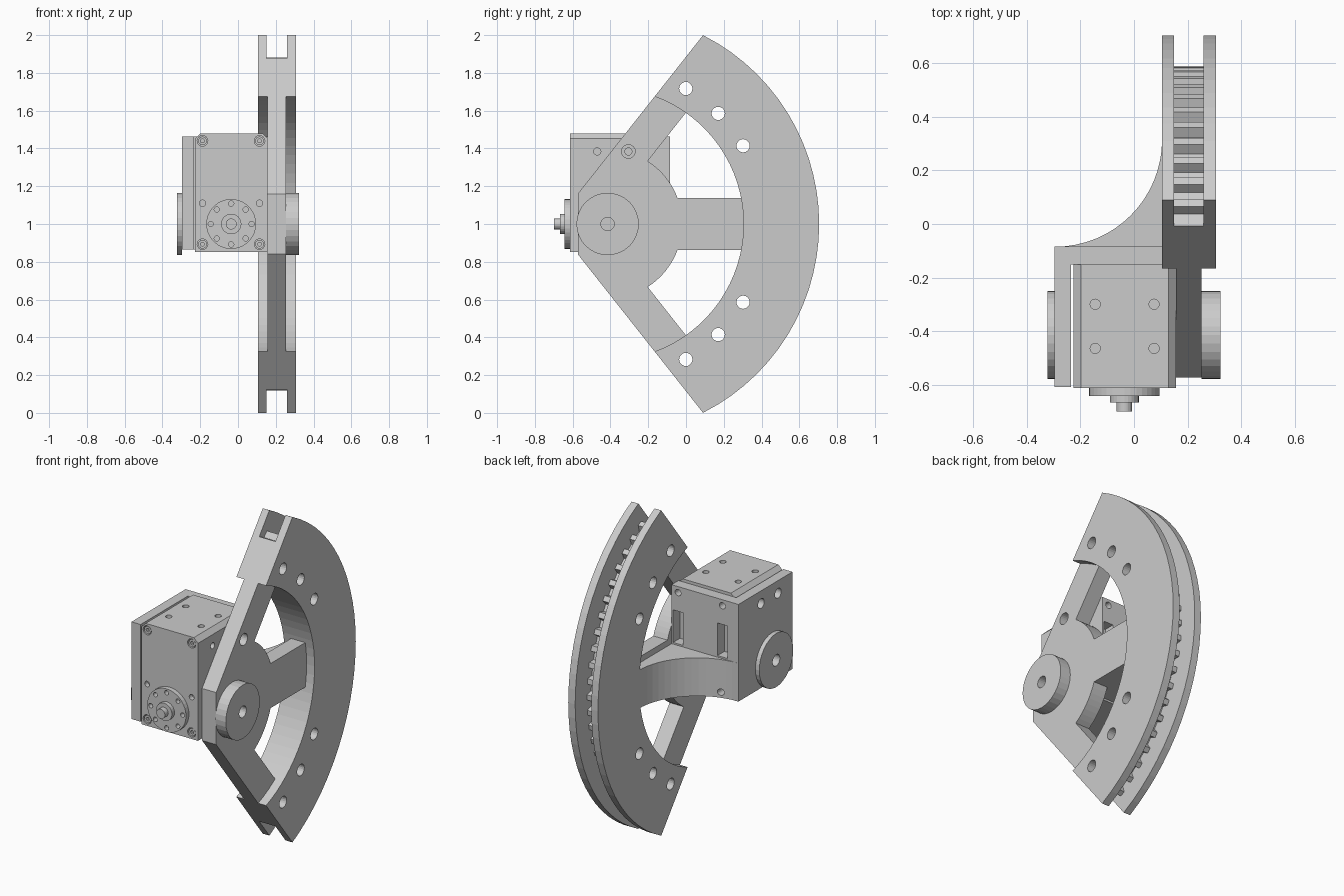
import bpy, bmesh
from math import sin, cos, asin, radians, pi

if "Cube" in bpy.data.objects:
    bpy.data.objects.remove(bpy.data.objects["Cube"])

PY, PZ = -0.415, 1.0            # pivot of the sector (y, z)
R_OUT, R_IN, R_ROOT, R_TIP = 1.12, 0.72, 0.965, 1.005
SLOPE = radians(51.7)           # direction of the straight sector edges


def plate(name, loops, axis, lo, hi):
    """Extrude a filled 2D profile (first loop outline, others holes) along an axis."""
    cu = bpy.data.curves.new(name, 'CURVE')
    cu.dimensions, cu.fill_mode, cu.extrude = '2D', 'BOTH', (hi - lo) / 2
    for loop in loops:
        sp = cu.splines.new('POLY')
        sp.points.add(len(loop) - 1)
        for p, (u, v) in zip(sp.points, loop):
            p.co = (u, v, 0, 1)
        sp.use_cyclic_u = True
    tmp = bpy.data.objects.new(name + "_tmp", cu)
    bpy.context.collection.objects.link(tmp)
    bpy.context.view_layer.update()
    me = bpy.data.meshes.new_from_object(tmp.evaluated_get(bpy.context.evaluated_depsgraph_get()))
    bpy.data.objects.remove(tmp)
    bm = bmesh.new()
    bm.from_mesh(me)
    for vt in bm.verts:
        u, v, w = vt.co.x, vt.co.y, vt.co.z + (lo + hi) / 2
        vt.co = {'x': (w, u, v), 'y': (u, w, v), 'z': (u, v, w)}[axis]
    bmesh.ops.remove_doubles(bm, verts=bm.verts, dist=1e-5)
    bmesh.ops.recalc_face_normals(bm, faces=bm.faces)
    for f in bm.faces:
        f.smooth = False
    bm.to_mesh(me)
    bm.free()
    me.name = name
    ob = bpy.data.objects.new(name, me)
    bpy.context.collection.objects.link(ob)
    return ob


def circle(u, v, r, n=24):
    return [(u + r * cos(2 * pi * i / n), v + r * sin(2 * pi * i / n)) for i in range(n)]


def rect(u0, v0, u1, v1):
    return [(u0, v0), (u1, v0), (u1, v1), (u0, v1)]


def pol(r, a):
    return (PY + r * cos(a), PZ + r * sin(a))


def arc(r, a0, a1, n):
    return [pol(r, a0 + (a1 - a0) * i / n) for i in range(n + 1)]


def edge(r, off=0.223):
    """Angle at which a line parallel to the sector edge crosses radius r."""
    return SLOPE + asin(off / r)


def cut(ob, cutters):
    for c in cutters:
        m = ob.modifiers.new("cut", 'BOOLEAN')
        m.operation, m.solver, m.object = 'DIFFERENCE', 'EXACT', c
    bpy.context.view_layer.update()
    me = bpy.data.meshes.new_from_object(ob.evaluated_get(bpy.context.evaluated_depsgraph_get()))
    ob.modifiers.clear()
    ob.data = me
    for c in cutters:
        bpy.data.objects.remove(c)


# toothed rim between two flanges
bolts = [circle(*pol(0.828, s * radians(a)), 0.035, 20) for s in (1, -1) for a in (30, 45, 60)]
inner = arc(R_IN, -edge(R_IN), edge(R_IN), 32)
flange = inner + arc(R_OUT, edge(R_OUT), -edge(R_OUT), 28)
plate("rim_flange_left", [flange] + bolts, 'x', 0.105, 0.15)
plate("rim_flange_right", [flange] + bolts, 'x', 0.26, 0.307)
teeth = [pol(R_ROOT, edge(R_ROOT))]
for i in range(11, -12, -1):
    c = radians(5.5) * i
    for r, d in ((R_ROOT, 1.5), (R_TIP, 0.9), (R_TIP, -0.9), (R_ROOT, -1.5)):
        teeth.append(pol(r, c + radians(d)))
teeth.append(pol(R_ROOT, -edge(R_ROOT)))
plate("gear_segment", [inner + teeth] + bolts, 'x', 0.15, 0.26)

# spoked web with two windows
window = (arc(R_IN, asin(0.137 / R_IN), edge(R_IN, 0.04), 14)
          + arc(0.395, edge(0.395, 0.04), asin(0.137 / 0.395), 8))
upper = [(-0.573, 1.16), pol(R_IN, edge(R_IN))] + arc(R_IN, edge(R_IN), edge(R_IN, 0.04), 4)[1:]
upper += list(reversed(window[15:]))[::-1]
upper += [pol(R_IN, asin(0.137 / R_IN))]
lower = [(y, 2 * PZ - z) for y, z in reversed(upper)]
spoke_tip = arc(R_IN, asin(0.137 / R_IN), -asin(0.137 / R_IN), 6)[1:-1]
plate("web", [upper + spoke_tip + lower, circle(PY, PZ, 0.035), circle(-0.305, 1.384, 0.036)],
      'x', 0.157, 0.253)

# pivot bosses on both sides
for name, lo, hi in (("pivot_boss_right", 0.253, 0.323), ("pivot_boss_left", -0.323, -0.297)):
    plate(name, [circle(PY, PZ, 0.165, 32), circle(PY, PZ, 0.035)], 'x', lo, hi)

# actuator body with chamfered top edges and drilled holes
X0, X1, Z0, Z1 = -0.227, 0.157, 0.853, 1.48
body = plate("actuator_body", [[(X0, Z0), (X1, Z0), (X1, Z1 - 0.028), (X1 - 0.028, Z1),
                                (X0 + 0.028, Z1), (X0, Z1 - 0.028)]], 'y', -0.613, -0.152)
cutters = []
for x in (-0.188, 0.114):
    for z, r in ((1.44, 0.028), (0.893, 0.028), (1.11, 0.017)):
        cutters.append(plate("cutter", [circle(x, z, r, 16)], 'y', -0.65, -0.583))
for x in (-0.145, 0.075):
    for y in (-0.30, -0.465):
        cutters.append(plate("cutter", [circle(x, y, 0.019, 16)], 'z', 1.44, 1.5))
for y in (-0.305, -0.47):
    cutters.append(plate("cutter", [circle(y, 1.384, 0.019, 16)], 'x', 0.125, 0.2))
    cutters.append(plate("cutter", [circle(y, 1.384, 0.019, 16)], 'x', -0.3, -0.195))
cut(body, cutters)
for x in (-0.188, 0.114):
    for z in (1.44, 0.893):
        plate("body_screw", [circle(x, z, 0.023, 16), circle(x, z, 0.011, 6)], 'y', -0.609, -0.58)

# output horn and shaft
HX = -0.036
horn_holes = [circle(HX + 0.108 * cos(i * pi / 4), 1 + 0.108 * sin(i * pi / 4), 0.014, 12) for i in range(8)]
plate("output_horn", [circle(HX, 1, 0.132, 36)] + horn_holes, 'y', -0.642, -0.613)
plate("horn_hub", [circle(HX, 1, 0.054)], 'y', -0.667, -0.642)
plate("horn_shaft", [circle(HX, 1, 0.029)], 'y', -0.70, -0.667)

# bracket: back wall and left cheek
BZ0, BZ1 = 0.865, 1.462
corner = [circle(x, z, 0.02, 16) for x in (-0.188, 0.114) for z in (1.425, 0.9)]
slots = [rect(x - 0.033, 1.11, x + 0.033, 1.31) for x in (-0.188, 0.114)]
plate("bracket_back", [rect(-0.297, BZ0, 0.157, BZ1)] + corner + slots, 'y', -0.152, -0.085)
plate("bracket_cheek", [rect(-0.61, BZ0, -0.152, BZ1), circle(PY, PZ, 0.035),
                        circle(-0.305, 1.384, 0.03), circle(-0.47, 1.384, 0.03)], 'x', -0.297, -0.235)

# curved gusset joining bracket and spoke
curve = [(-0.295 + 0.4 * sin(a), 0.315 - 0.4 * cos(a)) for a in (pi / 2 * i / 16 for i in range(17))]
gusset = plate("gusset", [curve + [(0.157, 0.30), (0.157, -0.085)] + [(-0.295, -0.0855)]], 'z', BZ0, 1.1)
cut(gusset, [plate("cutter", [circle(-0.188, 0.9, 0.02, 16)], 'y', -0.12, 0.1)])
